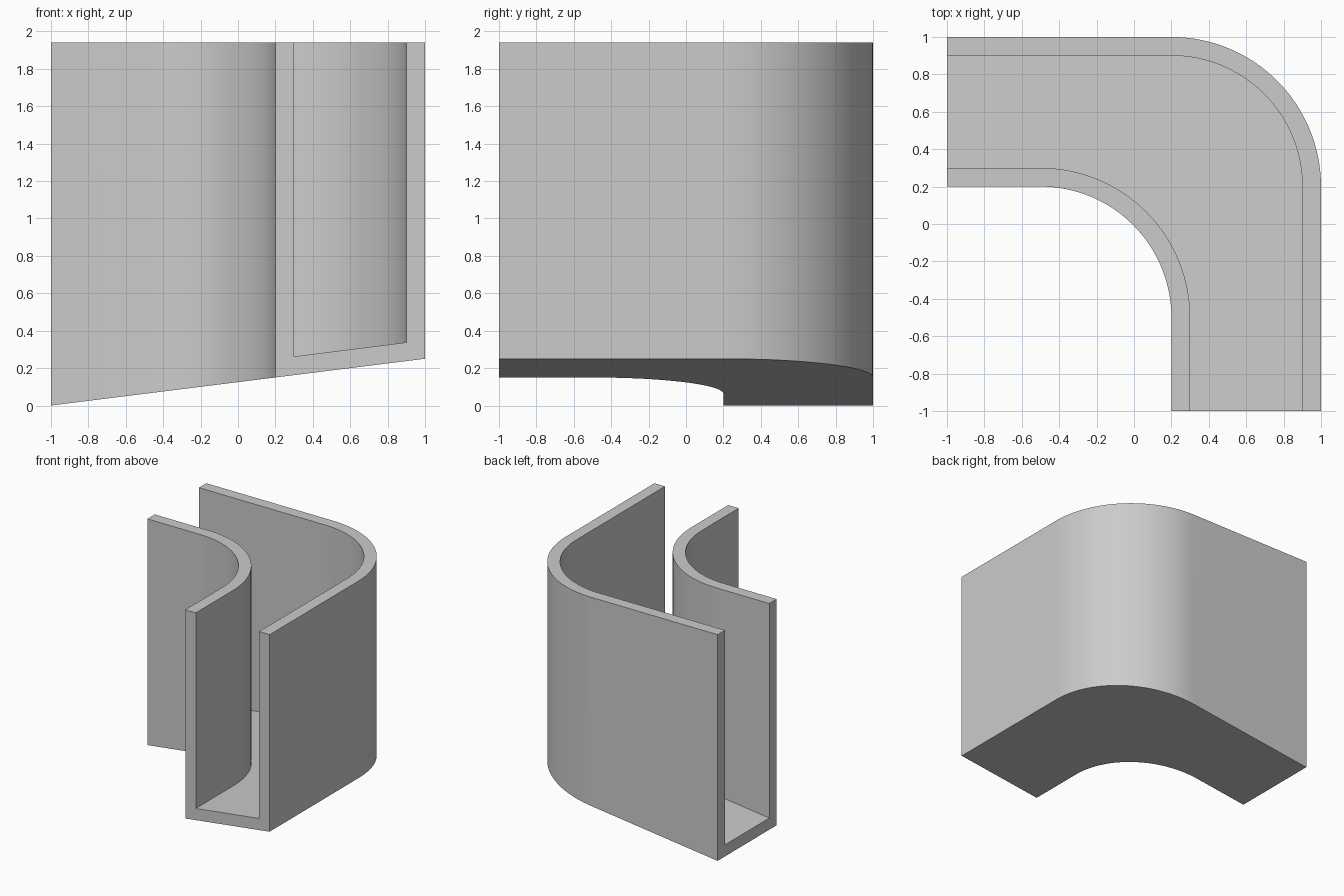
import bpy
import bmesh
from math import sin, cos, pi, radians

cube = bpy.data.objects.get("Cube")
if cube:
    bpy.data.objects.remove(cube, do_unlink=True)

TOP = 1.94
FLOOR = 0.1
SEGMENTS = 32


def slope(x):
    """Height of the slanted underside."""
    return 0.125 * (x + 1)


def bend(center, radius):
    """Straight run, quarter-circle bend, straight run."""
    points = [(-1, center + radius)]
    for i in range(SEGMENTS + 1):
        a = pi / 2 * (1 - i / SEGMENTS)
        points.append((center + radius * cos(a), center + radius * sin(a)))
    points.append((center + radius, -1))
    return points


# Plan curves of the two walls, from outside to inside
outer_out, outer_in = bend(0.2, 0.8), bend(0.2, 0.7)
inner_in, inner_out = bend(-0.5, 0.8), bend(-0.5, 0.7)

# U-shaped section: each corner is a plan curve and a height rule
section = [
    (outer_out, slope),
    (outer_out, lambda x: TOP),
    (outer_in, lambda x: TOP),
    (outer_in, lambda x: slope(x) + FLOOR),
    (inner_in, lambda x: slope(x) + FLOOR),
    (inner_in, lambda x: TOP),
    (inner_out, lambda x: TOP),
    (inner_out, slope),
]

# Loft the section along the bend
bm = bmesh.new()
rings = [[bm.verts.new((*path[i], height(path[i][0]))) for path, height in section]
         for i in range(len(outer_out))]
for a, b in zip(rings, rings[1:]):
    for k in range(len(section)):
        n = (k + 1) % len(section)
        bm.faces.new((a[k], a[n], b[n], b[k]))

# End caps: two wall ends and the floor end
for ring in (rings[0], rings[-1]):
    for corners in ((0, 1, 2, 3), (0, 3, 4, 7), (4, 5, 6, 7)):
        bm.faces.new([ring[c] for c in corners])
bmesh.ops.recalc_face_normals(bm, faces=bm.faces)

mesh = bpy.data.meshes.new("curved_channel")
bm.to_mesh(mesh)
bm.free()
channel = bpy.data.objects.new("curved_channel", mesh)
bpy.context.collection.objects.link(channel)

# Plain grey
grey = bpy.data.materials.new("plain grey")
grey.use_nodes = True
color = (0.6, 0.6, 0.6, 1)
grey.diffuse_color = color
grey.node_tree.nodes["Principled BSDF"].inputs["Base Color"].default_value = color
mesh.materials.append(grey)

bpy.ops.object.select_all(action="DESELECT")
channel.select_set(True)
bpy.context.view_layer.objects.active = channel
bpy.ops.object.shade_smooth_by_angle(angle=radians(30))
